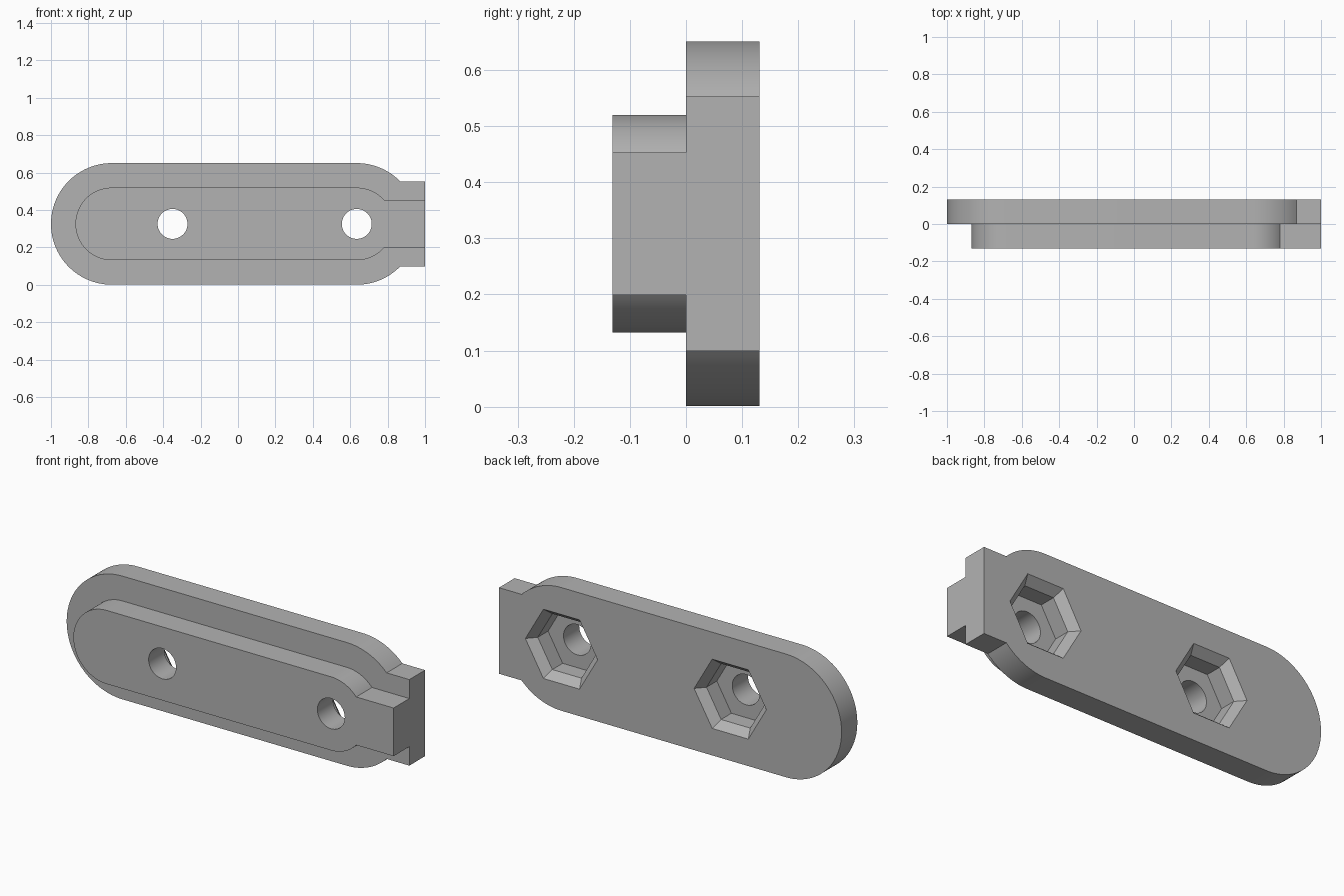
import bpy, bmesh
from math import sin, cos, asin, pi, sqrt

cube = bpy.data.objects.get("Cube")
if cube:
    bpy.data.objects.remove(cube, do_unlink=True)

MID_Z = 0.326                # height of the centre line
LEFT_X, RIGHT_X = -0.675, 0.635   # centres of the rounded ends
HOLES = (-0.35, 0.635)       # bolt positions
THICK = 0.131

grey = bpy.data.materials.new("plain_grey")
grey.use_nodes = True
grey.diffuse_color = (0.45, 0.45, 0.45, 1)
grey.node_tree.nodes["Principled BSDF"].inputs["Base Color"].default_value = (0.45, 0.45, 0.45, 1)


def arc(cx, r, start, end, n):
    return [(cx + r * cos(start + (end - start) * i / n),
             MID_Z + r * sin(start + (end - start) * i / n)) for i in range(n + 1)]


def ring(cx, r, n):
    return arc(cx, r, 0, 2 * pi, n)[:-1]


def capsule_with_tab(r, half_tab):
    # Rounded bar whose +x end runs into a square tab
    a = asin(half_tab / r)
    return (arc(RIGHT_X, r, a, pi / 2, 16) + arc(LEFT_X, r, pi / 2, 3 * pi / 2, 48)
            + arc(RIGHT_X, r, -pi / 2, -a, 16)
            + [(1, MID_Z - half_tab), (1, MID_Z + half_tab)])


def loft(name, sections):
    # Solid through matching (outline, y) sections
    bm = bmesh.new()
    rows = [[bm.verts.new((x, y, z)) for x, z in pts] for pts, y in sections]
    bm.faces.new(rows[0])
    bm.faces.new(rows[-1][::-1])
    for a, b in zip(rows, rows[1:]):
        for i in range(len(a)):
            bm.faces.new((a[i - 1], a[i], b[i], b[i - 1]))
    bmesh.ops.recalc_face_normals(bm, faces=bm.faces)
    mesh = bpy.data.meshes.new(name)
    bm.to_mesh(mesh)
    bm.free()
    mesh.materials.append(grey)
    obj = bpy.data.objects.new(name, mesh)
    bpy.context.collection.objects.link(obj)
    return obj


def combine(target, tool, operation):
    mod = target.modifiers.new(operation.lower(), 'BOOLEAN')
    mod.operation, mod.solver, mod.object = operation, 'EXACT', tool
    tool.hide_render = True
    bpy.context.view_layer.objects.active = target
    bpy.ops.object.modifier_apply(modifier=mod.name)
    bpy.data.objects.remove(tool, do_unlink=True)


# Wide back plate and narrower front rail, joined into one solid
outline = capsule_with_tab(0.325, 0.227)
body = loft("slide_plate", [(outline, 0), (outline, THICK)])
outline = capsule_with_tab(0.194, 0.127)
combine(body, loft("front_rail", [(outline, -THICK), (outline, 0.04)]), 'UNION')

# Through holes and chamfered hexagonal nut pockets in the back
for x in HOLES:
    pocket = loft("nut_pocket_cutter", [(ring(x, 0.17, 6), 0), (ring(x, 0.17, 6), THICK - 0.045),
                                        (ring(x, 0.22, 6), THICK + 0.01)])
    combine(body, pocket, 'DIFFERENCE')
    circle = ring(x, 0.08, 48)
    combine(body, loft("bolt_hole_cutter", [(circle, -0.2), (circle, 0.2)]), 'DIFFERENCE')

# Smooth curved walls, crisp edges
bpy.ops.object.select_all(action='DESELECT')
body.select_set(True)
bpy.context.view_layer.objects.active = body
bpy.ops.object.shade_smooth_by_angle(angle=0.45)
